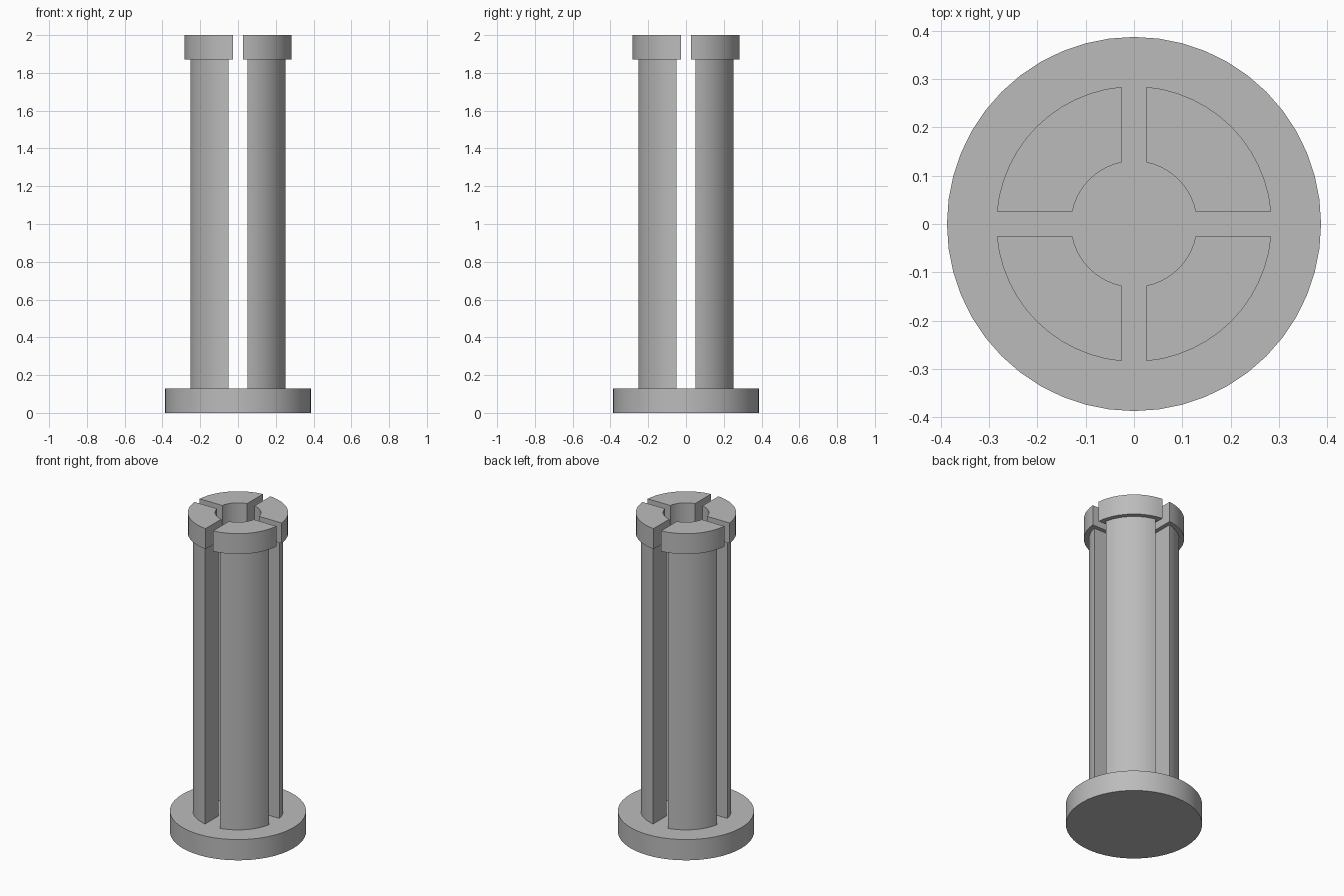
import bpy, bmesh, math

if "Cube" in bpy.data.objects:
    bpy.data.objects.remove(bpy.data.objects["Cube"])

grey = bpy.data.materials.new("plain grey")
grey.diffuse_color = (0.5, 0.5, 0.5, 1)
grey.use_nodes = True
grey.node_tree.nodes["Principled BSDF"].inputs["Base Color"].default_value = grey.diffuse_color


def prism(name, outline, z0, z1):
    """Extrude a flat outline from z0 to z1."""
    bm = bmesh.new()
    face = bm.faces.new([bm.verts.new((x, y, z0)) for x, y in outline])
    top = bmesh.ops.extrude_face_region(bm, geom=[face])["geom"]
    bmesh.ops.translate(bm, vec=(0, 0, z1 - z0),
                        verts=[g for g in top if isinstance(g, bmesh.types.BMVert)])
    bmesh.ops.recalc_face_normals(bm, faces=bm.faces)
    mesh = bpy.data.meshes.new(name)
    bm.to_mesh(mesh)
    bm.free()
    mesh.materials.append(grey)
    ob = bpy.data.objects.new(name, mesh)
    bpy.context.collection.objects.link(ob)
    bpy.ops.object.select_all(action="DESELECT")
    ob.select_set(True)
    bpy.context.view_layer.objects.active = ob
    bpy.ops.object.shade_smooth_by_angle(angle=math.radians(30))
    return ob


def arc(radius, gap, steps):
    """Quarter arc whose ends stop at a distance gap from both axes."""
    a = math.asin(gap / radius)
    angles = [a + (math.pi / 2 - 2 * a) * i / steps for i in range(steps + 1)]
    return [(radius * math.cos(t), radius * math.sin(t)) for t in angles]


def quadrant(outer, inner, gap):
    return arc(outer, gap, 12) + arc(inner, gap, 10)[::-1]


# Round base plate
prism("base", [(0.387 * math.cos(math.tau * i / 48), 0.387 * math.sin(math.tau * i / 48))
               for i in range(48)], 0, 0.13)

# Four split prongs, each with a wider lip on top
for i in range(4):
    for name, outline, z0, z1 in (
            ("prong", quadrant(0.257, 0.13, 0.051), 0.13, 1.872),
            ("lip", quadrant(0.285, 0.13, 0.026), 1.872, 2.0)):
        ob = prism(f"{name}_{i + 1}", outline, z0, z1)
        ob.rotation_euler.z = i * math.pi / 2
